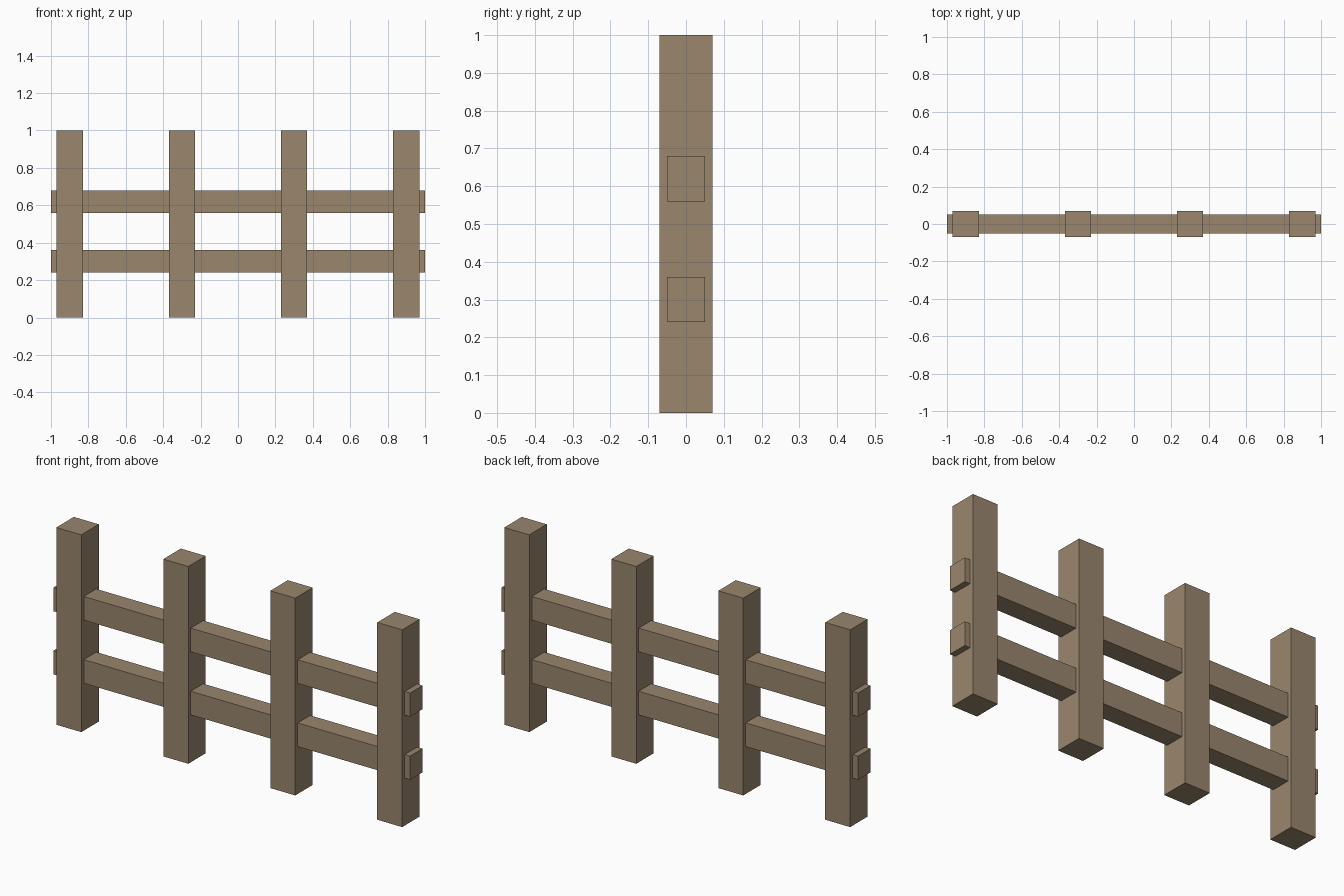
import bpy

# Remove the default cube
default = bpy.data.objects.get("Cube")
if default:
    bpy.data.objects.remove(default, do_unlink=True)

# Weathered wood material
wood = bpy.data.materials.new("weathered_wood")
wood.use_nodes = True
colour = (0.32, 0.24, 0.155, 1)
wood.diffuse_color = colour
bsdf = next(n for n in wood.node_tree.nodes if n.type == 'BSDF_PRINCIPLED')
bsdf.inputs["Base Color"].default_value = colour


def beam(name, centre, size):
    """Add a squared wooden beam with its scale applied."""
    bpy.ops.mesh.primitive_cube_add(size=1, location=centre)
    obj = bpy.context.object
    obj.name = name
    obj.data.name = name
    obj.scale = size
    bpy.ops.object.transform_apply(location=False, rotation=False, scale=True)
    obj.data.materials.append(wood)
    return obj


# Four evenly spaced upright posts
for i in range(4):
    beam(f"post_{i + 1}", (-0.9 + 0.6 * i, 0, 0.5), (0.14, 0.14, 1))

# Two horizontal rails running through the posts
for name, z in (("lower_rail", 0.3), ("upper_rail", 0.62)):
    beam(name, (0, 0, z), (2, 0.1, 0.12))
